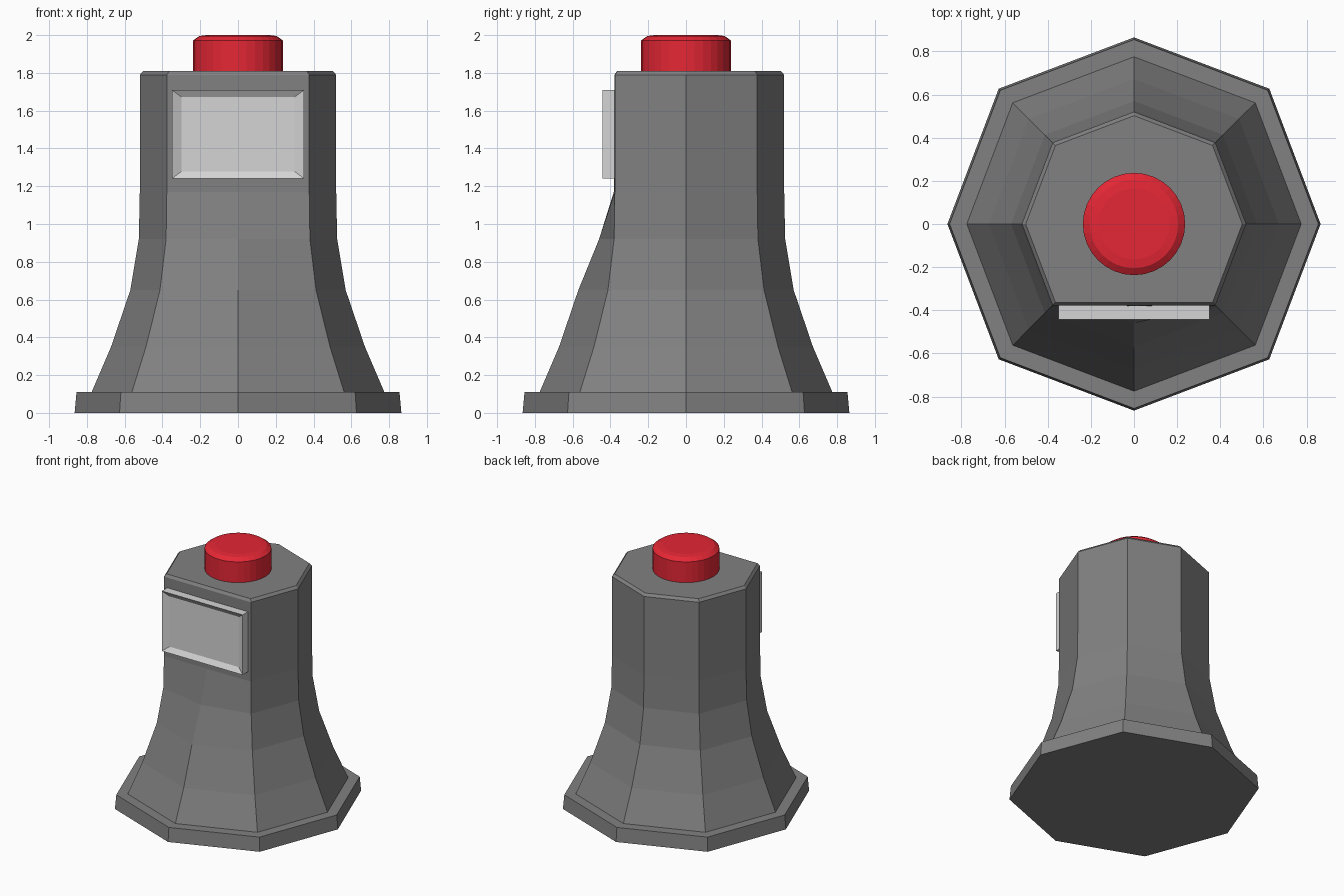
import bpy, bmesh
from math import cos, sin, pi

cube = bpy.data.objects.get("Cube")
if cube:
    bpy.data.objects.remove(cube)


def material(name, rgb):
    m = bpy.data.materials.new(name)
    m.use_nodes = True
    m.diffuse_color = (*rgb, 1)
    m.node_tree.nodes["Principled BSDF"].inputs["Base Color"].default_value = (*rgb, 1)
    return m


def finish(name, bm, mat):
    bmesh.ops.recalc_face_normals(bm, faces=bm.faces)
    mesh = bpy.data.meshes.new(name)
    bm.to_mesh(mesh)
    bm.free()
    mesh.materials.append(mat)
    obj = bpy.data.objects.new(name, mesh)
    bpy.context.collection.objects.link(obj)
    return obj


def loft(name, rings, mat):
    """Skin a stack of equally sized point rings and cap both ends."""
    bm = bmesh.new()
    loops = [[bm.verts.new(p) for p in ring] for ring in rings]
    n = len(loops[0])
    for low, high in zip(loops, loops[1:]):
        for i in range(n):
            j = (i + 1) % n
            bm.faces.new((low[i], low[j], high[j], high[i]))
    bm.faces.new(loops[0][::-1])
    bm.faces.new(loops[-1])
    return finish(name, bm, mat)


def octagon(r, z, front=None):
    """Slightly squared octagon, optionally with its front corner pushed in."""
    d = r * 0.725
    return [(r, 0, z), (d, d, z), (0, r, z), (-d, d, z),
            (-r, 0, z), (-d, -d, z), (0, -(front or r), z), (d, -d, z)]


grey = material("dark grey", (0.22, 0.22, 0.22))
red = material("button red", (0.78, 0.02, 0.035))
white = material("panel white", (0.66, 0.66, 0.66))

# Foot and flared pedestal with a flattened front at the top
body_profile = [(0.865, 0, None), (0.855, 0.11, None), (0.775, 0.11, None),
                (0.672, 0.35, None), (0.57, 0.65, None), (0.525, 0.92, 0.46),
                (0.52, 1.17, 0.382), (0.52, 1.79, 0.379), (0.502, 1.81, 0.365)]
loft("pedestal", [octagon(*p) for p in body_profile], grey)

# Round push button with a softened rim
SIDES = 32
button_profile = [(0.237, 1.8), (0.237, 1.972), (0.205, 1.995), (0.165, 2.0)]
loft("button", [[(r * cos(2 * pi * i / SIDES), r * sin(2 * pi * i / SIDES), z)
                 for i in range(SIDES)] for r, z in button_profile], red)

# Front panel with a sloped, recessed centre
def panel_ring(half_w, half_h, y):
    return [(sx * half_w, y, 1.475 + sz * half_h)
            for sx, sz in ((-1, -1), (1, -1), (1, 1), (-1, 1))]


loft("front_panel", [panel_ring(0.35, 0.235, -0.37), panel_ring(0.35, 0.235, -0.443),
                     panel_ring(0.30, 0.197, -0.418)], white)
